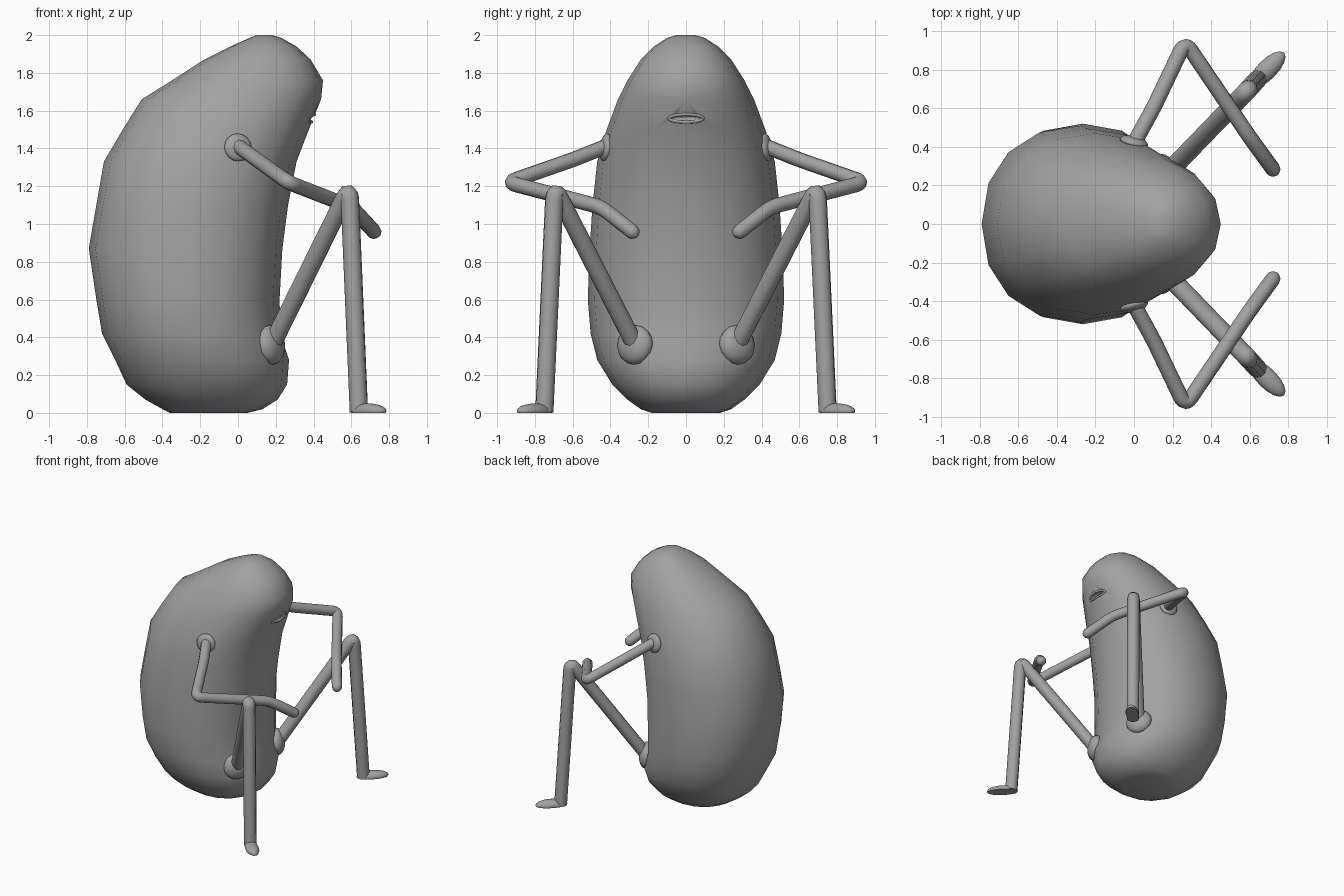
import bpy, bmesh, math
from mathutils import Vector

if "Cube" in bpy.data.objects:
    bpy.data.objects.remove(bpy.data.objects["Cube"], do_unlink=True)

grey = bpy.data.materials.new("plain_grey")
grey.use_nodes = True
grey.diffuse_color = (0.36, 0.36, 0.36, 1)
grey.node_tree.nodes["Principled BSDF"].inputs["Base Color"].default_value = (0.36, 0.36, 0.36, 1)


def select(obj):
    bpy.ops.object.select_all(action='DESELECT')
    obj.select_set(True)
    bpy.context.view_layer.objects.active = obj


def smooth(obj, degrees=55):
    select(obj)
    bpy.ops.object.shade_smooth_by_angle(angle=math.radians(degrees))


def add_mesh(name, bm):
    bmesh.ops.recalc_face_normals(bm, faces=bm.faces)
    mesh = bpy.data.meshes.new(name)
    bm.to_mesh(mesh)
    bm.free()
    obj = bpy.data.objects.new(name, mesh)
    bpy.context.collection.objects.link(obj)
    mesh.materials.append(grey)
    return obj


def ellipsoid(name, centre, scale, turn=None, floor=None):
    """Scaled ball, optionally aimed with its z axis and flattened at a floor."""
    bm = bmesh.new()
    bmesh.ops.create_uvsphere(bm, u_segments=16, v_segments=10, radius=1)
    for v in bm.verts:
        p = Vector(a * b for a, b in zip(v.co, scale))
        if turn:
            p.rotate(turn)
        v.co = p + Vector(centre)
        if floor is not None:
            v.co.z = max(v.co.z, floor)
    obj = add_mesh(name, bm)
    smooth(obj)
    return obj


def round_corners(points, reach):
    """Replace each inner point of a path with a short rounded bend."""
    pts = [Vector(p) for p in points]
    path = [pts[0]]
    for a, b, c in zip(pts, pts[1:], pts[2:]):
        start = b + (a - b).normalized() * reach
        end = b + (c - b).normalized() * reach
        for i in range(7):
            t = i / 6
            path.append(start * (1 - t) ** 2 + b * 2 * t * (1 - t) + end * t * t)
    return path + [pts[-1]]


def tube(name, path, radius, closed=False, round_end=False):
    if round_end:
        # dome on the last end
        tip, step = path[-1], (path[-1] - path[-2]).normalized()
        angles = [math.radians(a) for a in (30, 60, 85)]
        sizes = [1] * len(path) + [math.cos(a) for a in angles]
        path = path + [tip + step * radius * math.sin(a) for a in angles]
    else:
        sizes = [1] * len(path)
    curve = bpy.data.curves.new(name, 'CURVE')
    curve.dimensions = '3D'
    curve.bevel_depth = radius
    curve.bevel_resolution = 3
    curve.use_fill_caps = True
    spline = curve.splines.new('POLY')
    spline.points.add(len(path) - 1)
    for point, co, size in zip(spline.points, path, sizes):
        point.co = (*co, 1)
        point.radius = size
    spline.use_cyclic_u = closed
    obj = bpy.data.objects.new(name, curve)
    bpy.context.collection.objects.link(obj)
    curve.materials.append(grey)
    select(obj)
    bpy.ops.object.convert(target='MESH')
    smooth(bpy.context.object)


# Body: stacked rounded sections (height, back, front, half width)
sections = [
    (0, -.36, .05, .18), (.02, -.40, .13, .24), (.07, -.49, .21, .31),
    (.15, -.59, .26, .39), (.28, -.65, .27, .47), (.42, -.72, .225, .505),
    (.6, -.75, .22, .52), (.87, -.79, .235, .51), (1.1, -.75, .265, .495),
    (1.33, -.71, .31, .47), (1.5, -.61, .375, .42), (1.66, -.51, .44, .36),
    (1.76, -.35, .45, .31), (1.87, -.18, .385, .24), (1.94, -.04, .31, .17),
    (1.985, .06, .23, .1), (2, .1, .18, .05)]
SIDES = 16


def squarish(value):
    return math.copysign(abs(value) ** 0.91, value)


bm = bmesh.new()
rings = []
for z, back, front, half in sections:
    ring = []
    for i in range(SIDES):
        a = math.tau * i / SIDES
        x = (back + front) / 2 + (front - back) / 2 * squarish(math.cos(a))
        ring.append(bm.verts.new((x, half * squarish(math.sin(a)), z)))
    rings.append(ring)
for low, high in zip(rings, rings[1:]):
    for i in range(SIDES):
        j = (i + 1) % SIDES
        bm.faces.new((low[i], low[j], high[j], high[i]))
bm.faces.new(rings[0])
bm.faces.new(rings[-1])
body = add_mesh("body", bm)

# Mouth: slot cut into the face, with a thin lip around it
cutter = ellipsoid("mouth_cutter", (.41, 0, 1.56), (.05, .09, .02))
cutter.hide_render = True
cut = body.modifiers.new("mouth", 'BOOLEAN')
cut.operation = 'DIFFERENCE'
cut.solver = 'EXACT'
cut.object = cutter
select(body)
bpy.ops.object.modifier_apply(modifier=cut.name)
bpy.data.objects.remove(cutter, do_unlink=True)
smooth(body)

lip = []
for i in range(24):
    a = math.tau * i / 24
    y, dz = .09 * math.cos(a), .02 * math.sin(a)
    lip.append(Vector((.397 + .4 * dz - .2 * abs(y), y, 1.56 + dz)))
tube("mouth_lip", lip, .009, closed=True)

# Limbs, mirrored across the body
for side, s in (("left", 1), ("right", -1)):
    def flip(*points):
        return [Vector((x, y * s, z)) for x, y, z in points]

    # arm
    arm = flip((-.01, .40, 1.42), (.1, .6, 1.34), (.265, .945, 1.22),
               (.6, .45, 1.09), (.72, .285, .96))
    tube(side + "_arm", round_corners(arm, .06), .04, round_end=True)
    aim = Vector((.25, .95 * s, .15)).to_track_quat('Z', 'Y')
    ellipsoid(side + "_shoulder", (0, .425 * s, 1.405), (.075, .075, .03), aim)

    # leg
    leg = flip((.17, .26, .34), (.59, .695, 1.19), (.64, .75, .005))
    tube(side + "_leg", round_corners(leg, .07), .049)
    aim = Vector((.8, .5 * s, .1)).to_track_quat('Z', 'Y')
    ellipsoid(side + "_hip", (.175, .27 * s, .36), (.105, .105, .06), aim)

    # foot with a flat sole
    heading = Vector((1, s, 0)).to_track_quat('X', 'Z')
    ellipsoid(side + "_foot", (.69, .80 * s, .01), (.125, .052, .04), heading, floor=0)
